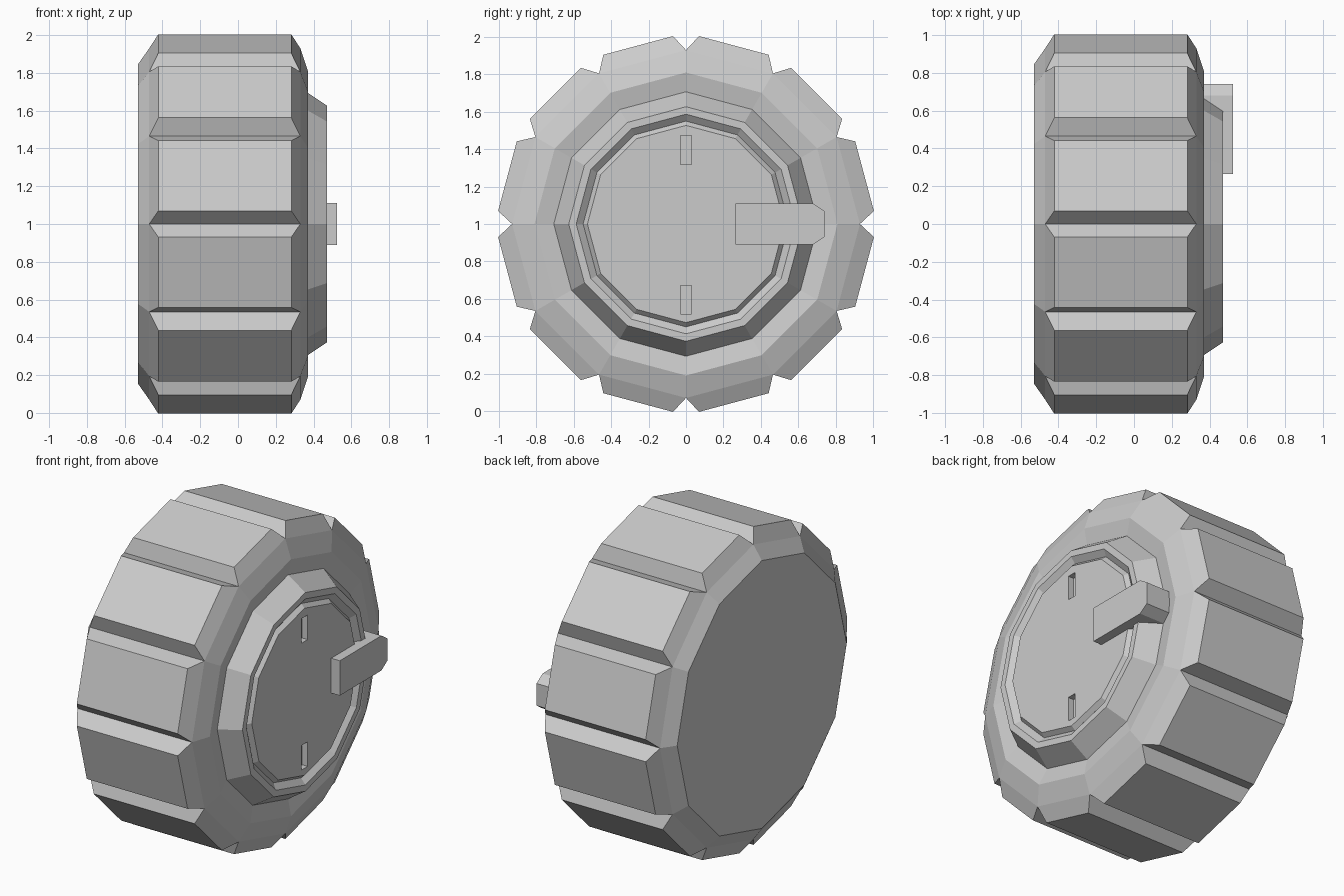
import bpy, bmesh
from math import sin, cos, pi

if "Cube" in bpy.data.objects:
    bpy.data.objects.remove(bpy.data.objects["Cube"])

SIDES, CZ = 12, 1.0


def finish(name, bm):
    bmesh.ops.recalc_face_normals(bm, faces=bm.faces)
    me = bpy.data.meshes.new(name)
    bm.to_mesh(me)
    bm.free()
    ob = bpy.data.objects.new(name, me)
    bpy.context.collection.objects.link(ob)
    return ob


# Wheel body: (x, radius) profile turned around the axle, back to hub disc
profile = [(-0.53, 0.845), (-0.47, 0.93), (0.33, 0.93), (0.37, 0.81),
           (0.35, 0.707), (0.47, 0.627), (0.47, 0.587), (0.44, 0.55), (0.465, 0.527)]
bm = bmesh.new()
rings = [[bm.verts.new((x, r * cos(2 * pi * i / SIDES), CZ + r * sin(2 * pi * i / SIDES)))
          for i in range(SIDES)] for x, r in profile]
tread = []
for k, (a, b) in enumerate(zip(rings, rings[1:])):
    for i in range(SIDES):
        j = (i + 1) % SIDES
        f = bm.faces.new((a[i], a[j], b[j], b[i]))
        if k == 1:
            tread.append(f)
bm.faces.new(rings[0])
bm.faces.new(rings[-1])
bmesh.ops.recalc_face_normals(bm, faces=bm.faces)
# Tread blocks: each tread face raised with sloped sides
bmesh.ops.inset_individual(bm, faces=tread, thickness=0.068, depth=0.09)
wheel = finish("wheel", bm)

# Two slots cut in the hub disc
bm = bmesh.new()
for z in (1.395, 0.595):
    vs = bmesh.ops.create_cube(bm, size=1)["verts"]
    bmesh.ops.scale(bm, vec=(0.1, 0.06, 0.155), verts=vs)
    bmesh.ops.translate(bm, vec=(0.475, 0, z), verts=vs)
cutter = finish("slot_cutter", bm)
cutter.hide_render = True
cutter.hide_viewport = False
mod = wheel.modifiers.new("slots", "BOOLEAN")
mod.operation = "DIFFERENCE"
mod.solver = "EXACT"
mod.object = cutter
bpy.context.view_layer.objects.active = wheel
wheel.select_set(True)
bpy.ops.object.modifier_apply(modifier="slots")
bpy.data.objects.remove(cutter)

# Lever across the hub rim, with a clipped outer end
outline = [(0.265, 0.89), (0.68, 0.89), (0.74, 0.93), (0.74, 1.07), (0.68, 1.11), (0.265, 1.11)]
bm = bmesh.new()
face = bm.faces.new([bm.verts.new((0.345, y, z)) for y, z in outline])
geom = bmesh.ops.extrude_face_region(bm, geom=[face], use_keep_orig=True)["geom"]
bmesh.ops.translate(bm, vec=(0.18, 0, 0), verts=[g for g in geom if isinstance(g, bmesh.types.BMVert)])
finish("hub_lever", bm)
